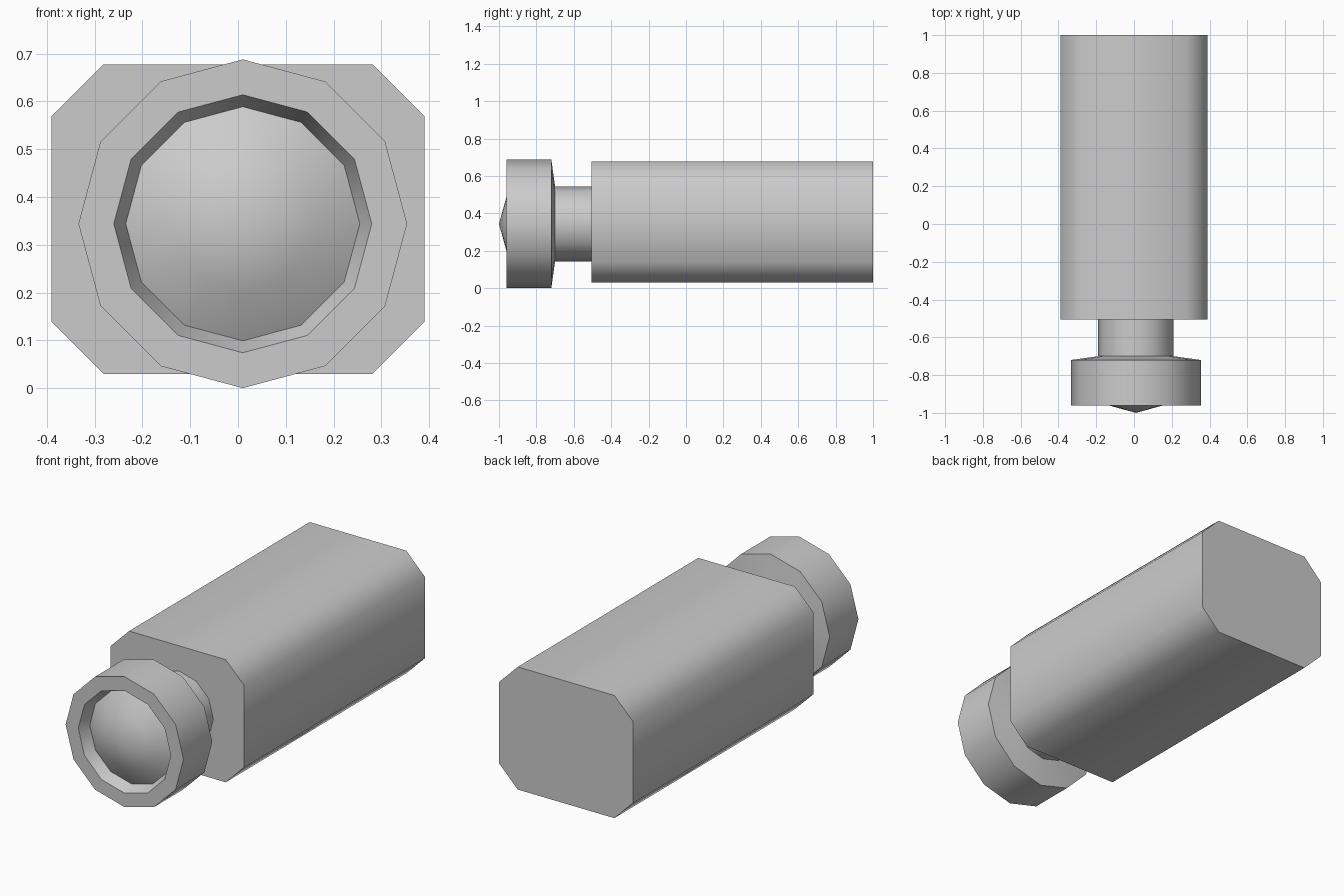
import bpy, bmesh
from math import sin, cos, pi, radians

if "Cube" in bpy.data.objects:
    bpy.data.objects.remove(bpy.data.objects["Cube"])

CX, CZ = 0.01, 0.344   # axis of the round parts
SIDES = 12


def finish(bm, name, flip=False):
    if flip:
        bmesh.ops.reverse_faces(bm, faces=bm.faces[:])
    mesh = bpy.data.meshes.new(name)
    bm.to_mesh(mesh)
    bm.free()
    obj = bpy.data.objects.new(name, mesh)
    bpy.context.collection.objects.link(obj)
    bpy.ops.object.select_all(action='DESELECT')
    obj.select_set(True)
    bpy.context.view_layer.objects.active = obj
    bpy.ops.object.shade_smooth_by_angle(angle=radians(60))
    return obj


def lathe(name, profile):
    """Revolve (radius, y) points, listed back to front, around the y axis."""
    bm = bmesh.new()
    rings = []
    for r, y in profile:
        if r == 0:
            rings.append([bm.verts.new((CX, y, CZ))] * SIDES)
        else:
            rings.append([bm.verts.new((CX + r * sin(2 * pi * i / SIDES), y,
                                        CZ + r * cos(2 * pi * i / SIDES)))
                          for i in range(SIDES)])
    for a, b in zip(rings, rings[1:]):
        for i in range(SIDES):
            j = (i + 1) % SIDES
            quad = list(dict.fromkeys((a[i], a[j], b[j], b[i])))
            bm.faces.new(quad)
    return finish(bm, name)


# Main body: chamfered rectangular block
w, z0, z1, c = 0.39, 0.03, 0.677, 0.108
outline = [(w - c, z0), (w, z0 + c), (w, z1 - c), (w - c, z1),
           (c - w, z1), (-w, z1 - c), (-w, z0 + c), (c - w, z0)]
bm = bmesh.new()
front = bm.faces.new([bm.verts.new((x, -0.505, z)) for x, z in outline])
ext = bmesh.ops.extrude_face_region(bm, geom=[front], use_keep_orig=True)
bmesh.ops.translate(bm, vec=(0, 1.505, 0),
                    verts=[g for g in ext["geom"] if isinstance(g, bmesh.types.BMVert)])
bmesh.ops.recalc_face_normals(bm, faces=bm.faces[:])
finish(bm, "body")

# Neck, recessed head ring and domed lens
lathe("neck", [(0.2, -0.505), (0.2, -0.70)])
lathe("head_ring", [(0.2, -0.70), (0.344, -0.72), (0.344, -0.96),
                    (0.27, -0.96), (0.245, -0.90)])
lathe("lens", [(0.245, -0.90), (0.145, -0.96), (0, -1.0)])
